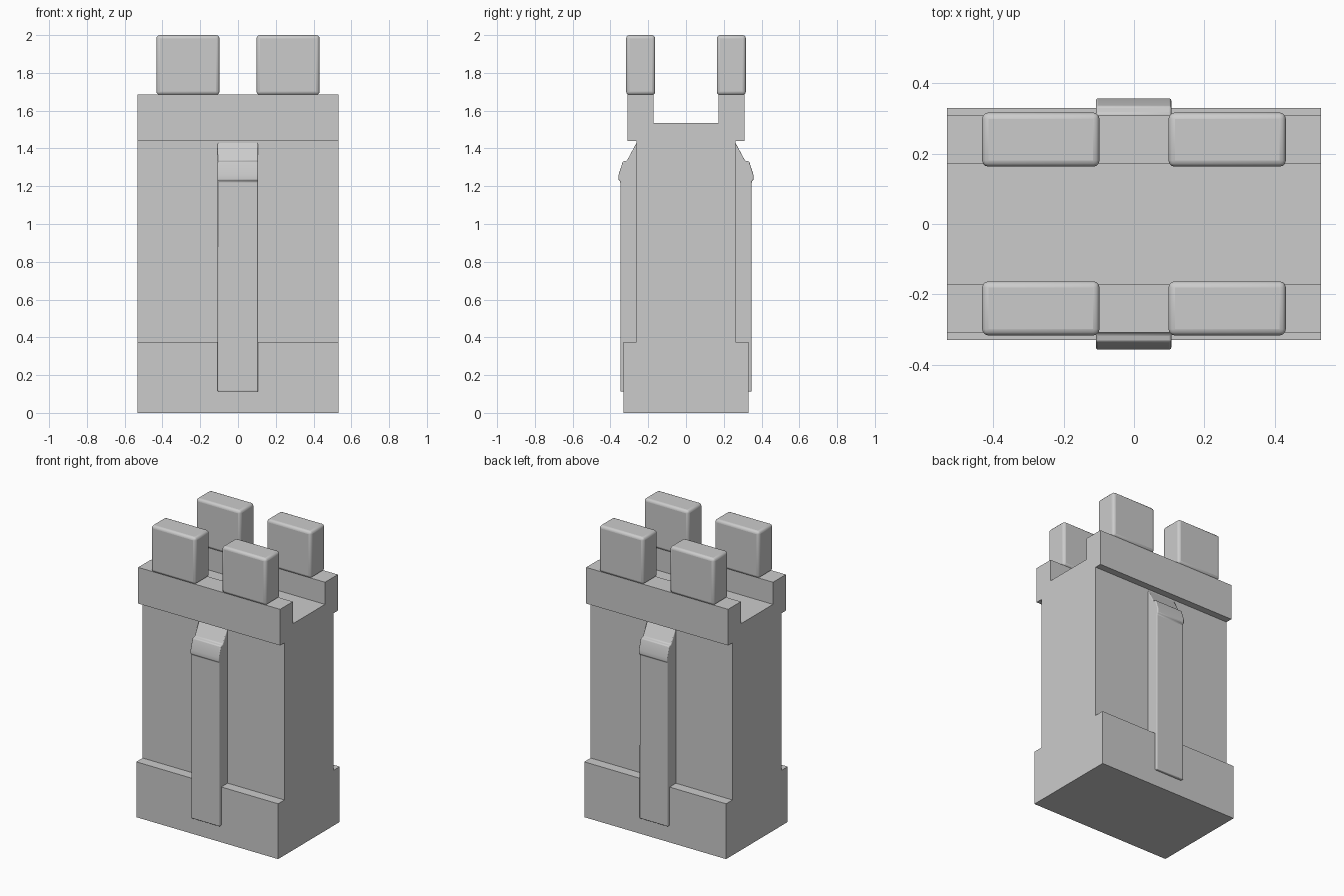
import bpy, bmesh

if "Cube" in bpy.data.objects:
    bpy.data.objects.remove(bpy.data.objects["Cube"])


def extrude_profile(name, profile, x0, x1):
    """Extrude a (y, z) outline along x."""
    bm = bmesh.new()
    face = bm.faces.new([bm.verts.new((x0, y, z)) for y, z in profile])
    ext = bmesh.ops.extrude_face_region(bm, geom=[face])
    verts = [v for v in ext["geom"] if isinstance(v, bmesh.types.BMVert)]
    bmesh.ops.translate(bm, verts=verts, vec=(x1 - x0, 0, 0))
    bmesh.ops.recalc_face_normals(bm, faces=bm.faces)
    mesh = bpy.data.meshes.new(name)
    bm.to_mesh(mesh)
    bm.free()
    obj = bpy.data.objects.new(name, mesh)
    bpy.context.collection.objects.link(obj)
    return obj


def soften(obj, width, mirror_x=False):
    """Mirror front to back, round the edges and shade smooth."""
    mirror = obj.modifiers.new("Mirror", 'MIRROR')
    mirror.use_axis = (mirror_x, True, False)
    bevel = obj.modifiers.new("Bevel", 'BEVEL')
    bevel.width = width
    bevel.segments = 3
    bevel.limit_method = 'ANGLE'
    bpy.ops.object.select_all(action='DESELECT')
    obj.select_set(True)
    bpy.context.view_layer.objects.active = obj
    bpy.ops.object.shade_smooth_by_angle()


# wall: plinth, recessed body and channelled parapet in one section
half = [(0.33, 0), (0.33, 0.375), (0.262, 0.375), (0.262, 1.44),
        (0.309, 1.44), (0.309, 1.685), (0.172, 1.685), (0.172, 1.535)]
extrude_profile("wall", half + [(-y, z) for y, z in reversed(half)], -0.532, 0.532)

# merlons: four rounded blocks on the parapet
merlon = extrude_profile("merlons", [(0.163, 1.683), (0.317, 1.683), (0.317, 2.0), (0.163, 2.0)],
                         0.098, 0.432)
soften(merlon, 0.018, mirror_x=True)

# buttresses: vertical strip with sloped cap and small lip, front and back
buttress = extrude_profile("buttresses", [
    (0.24, 0.112), (0.348, 0.112), (0.348, 1.225), (0.357, 1.232), (0.357, 1.26),
    (0.335, 1.33), (0.313, 1.335), (0.258, 1.437), (0.24, 1.437)], -0.108, 0.106)
soften(buttress, 0.012)
